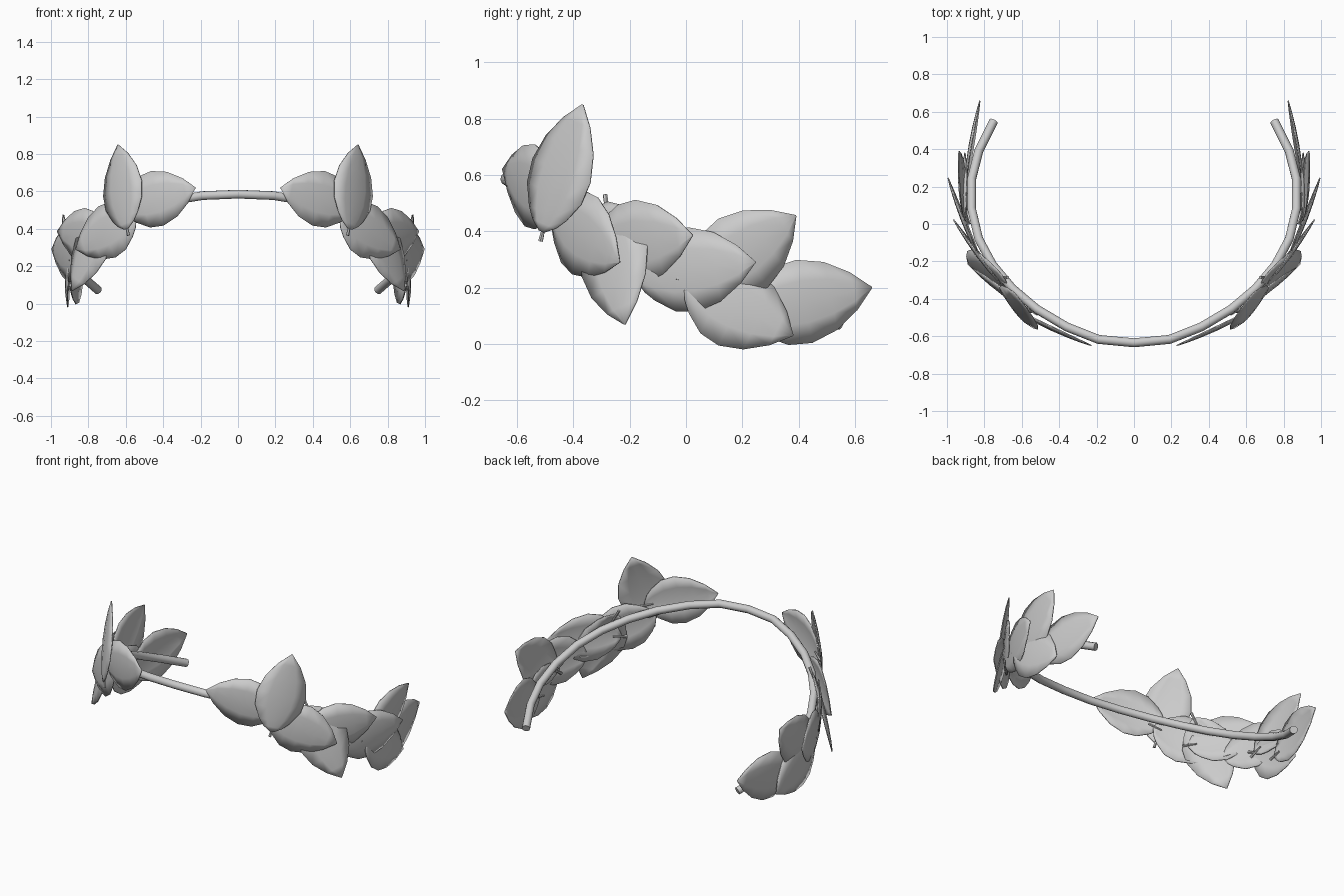
import bpy, bmesh
from mathutils import Vector

if "Cube" in bpy.data.objects:
    bpy.data.objects.remove(bpy.data.objects["Cube"])

# half of the band path seen from above (x, y), it lies in a tilted plane
HALF = [(0.19, -0.617), (0.36, -0.55), (0.52, -0.455), (0.65, -0.345), (0.755, -0.22),
        (0.83, -0.08), (0.868, 0.08), (0.868, 0.24), (0.83, 0.39), (0.75, 0.55)]
# leaf outline: distance along the leaf, half width
OUTLINE = [(0, .014), (.06, .06), (.14, .095), (.3, .14), (.48, .15), (.68, .123), (.86, .068), (1, .002)]
# leaves of the right side: base, tip
LEAVES = [((.62, -.47, .51), (.23, -.655, .62)),
          ((.60, -.515, .40), (.645, -.37, .85)),
          ((.55, -.475, .47), (.87, -.24, .29)),
          ((.70, -.29, .50), (.89, -.22, .07)),
          ((.70, -.34, .34), (.97, .02, .385)),
          ((.83, -.18, .24), (1.0, .245, .29)),
          ((.90, .03, .20), (.942, .39, .455)),
          ((.91, 0, .22), (.91, .38, .03)),
          ((.905, .2, .105), (.83, .66, .2))]


def band_point(x, y):
    return Vector((x, y, 0.585 - 0.432 * (y + 0.635)))


def outward(p):
    # horizontal normal of the band nearest to p
    pts = [Vector(q) for q in HALF]
    i = min(range(1, len(pts) - 1), key=lambda k: (pts[k] - p.xy).length)
    t = pts[i + 1] - pts[i - 1]
    return Vector((t.y, -t.x, 0)).normalized()


def finish(bm, name, thick=0):
    bmesh.ops.recalc_face_normals(bm, faces=bm.faces)
    me = bpy.data.meshes.new(name)
    bm.to_mesh(me)
    bm.free()
    ob = bpy.data.objects.new(name, me)
    bpy.context.collection.objects.link(ob)
    for f in me.polygons:
        f.use_smooth = True
    if thick:
        s = ob.modifiers.new("thickness", 'SOLIDIFY')
        s.thickness = thick
        s.offset = 0
    ob.modifiers.new("mirror", 'MIRROR').use_clip = False
    bpy.context.view_layer.objects.active = ob
    ob.select_set(True)
    bpy.ops.object.shade_smooth_by_angle(angle=0.6)
    ob.select_set(False)


def leaf(i, base, tip):
    base, tip = Vector(base), Vector(tip)
    axis = tip - base
    d = axis.normalized()
    n = outward((base + tip) / 2)
    n = (n - d * n.dot(d)).normalized()
    side = d.cross(n)
    # gently cupped blade
    bm = bmesh.new()
    rows = []
    for t, w in OUTLINE:
        row = []
        for s in (-1, -.5, 0, .5, 1):
            lift = 0.018 * (w / .15) * (1 - s * s) - 0.006
            row.append(bm.verts.new(base + axis * t + side * (w * s) + n * lift))
        rows.append(row)
    for a, b in zip(rows, rows[1:]):
        for k in range(4):
            bm.faces.new((a[k], a[k + 1], b[k + 1], b[k]))
    finish(bm, f"leaf_{i}", 0.006)
    # short tapered stalk at the leaf base
    bm = bmesh.new()
    p0, p1 = base + d * .05 - n * .004, base - d * .035 - n * .014
    m = (p1 - p0).to_track_quat('Z', 'Y').to_matrix().to_4x4()
    m.translation = (p0 + p1) / 2
    bmesh.ops.create_cone(bm, cap_ends=True, segments=6, radius1=.005, radius2=.009,
                          depth=(p1 - p0).length, matrix=m)
    finish(bm, f"stalk_{i}")


# head band tube
path = [(-x, y) for x, y in reversed(HALF)] + [(0, -.635)] + HALF
cu = bpy.data.curves.new("band", 'CURVE')
cu.dimensions = '3D'
cu.bevel_depth = 0.024
cu.bevel_resolution = 3
cu.use_fill_caps = True
sp = cu.splines.new('POLY')
sp.points.add(len(path) - 1)
for p, q in zip(sp.points, path):
    p.co = (*band_point(*q), 1)
bpy.context.collection.objects.link(bpy.data.objects.new("band", cu))

# leaves, mirrored to the left side
for i, (b, t) in enumerate(LEAVES, 1):
    leaf(i, b, t)
